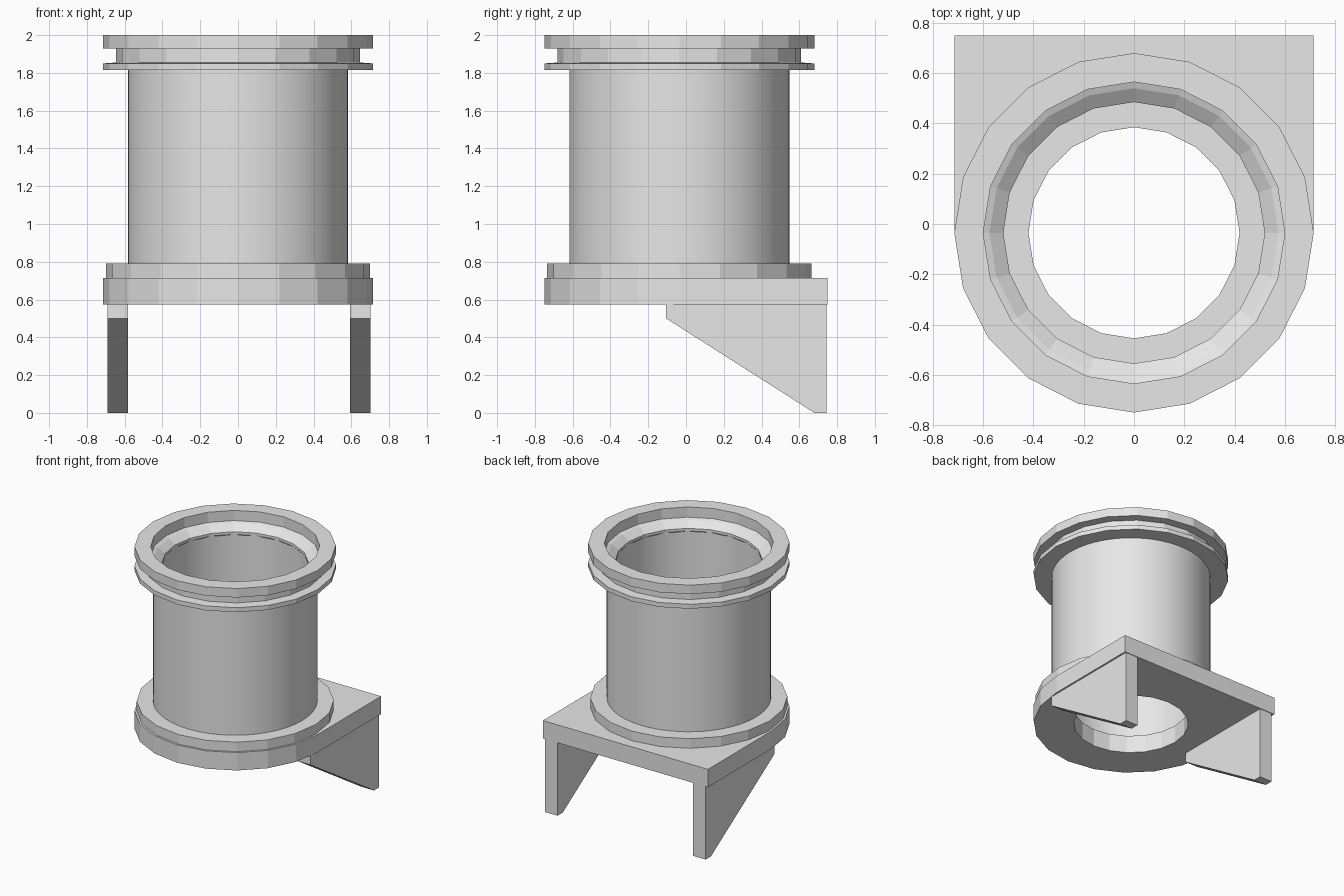
import bpy, bmesh, math

cube = bpy.data.objects.get("Cube")
if cube:
    bpy.data.objects.remove(cube, do_unlink=True)

CY = -0.035          # pipe axis
SIDES = 20           # facets of the flanges
PLATE_Z, PLATE_TOP = 0.575, 0.715

grey = bpy.data.materials.new("plain grey")
grey.use_nodes = True
colour = (0.8, 0.8, 0.8, 1)
grey.diffuse_color = colour
grey.node_tree.nodes["Principled BSDF"].inputs["Base Color"].default_value = colour


def finish(name, bm, smooth=False):
    bmesh.ops.recalc_face_normals(bm, faces=bm.faces)
    mesh = bpy.data.meshes.new(name)
    bm.to_mesh(mesh)
    bm.free()
    mesh.materials.append(grey)
    obj = bpy.data.objects.new(name, mesh)
    bpy.context.collection.objects.link(obj)
    if smooth:
        bpy.ops.object.select_all(action='DESELECT')
        obj.select_set(True)
        bpy.context.view_layer.objects.active = obj
        bpy.ops.object.shade_smooth_by_angle(angle=math.radians(30))
    return obj


def circle(r, n, start=0.0, sweep=math.tau):
    return [(r * math.cos(start + sweep * i / n), CY + r * math.sin(start + sweep * i / n))
            for i in range(n)]


def ring(name, profile, n, smooth=False):
    """Revolve a closed (radius, height) profile about the pipe axis."""
    bm = bmesh.new()
    loops = [[bm.verts.new((x, y, z)) for x, y in circle(r, n)] for r, z in profile]
    for k, a in enumerate(loops):
        b = loops[(k + 1) % len(loops)]
        for i in range(n):
            j = (i + 1) % n
            bm.faces.new((a[i], a[j], b[j], b[i]))
    return finish(name, bm, smooth)


def extrude(bm, faces, offset):
    geom = bmesh.ops.extrude_face_region(bm, geom=faces)["geom"]
    bmesh.ops.translate(bm, vec=offset, verts=[v for v in geom if isinstance(v, bmesh.types.BMVert)])


# Pipe wall
ring("pipe", [(0.52, PLATE_TOP), (0.583, PLATE_TOP), (0.583, 1.86), (0.52, 1.86)], 64, True)

# Lower flange resting on the plate
ring("lower_flange", [(0.55, PLATE_TOP), (0.70, PLATE_TOP), (0.70, 0.79), (0.55, 0.79)], SIDES)

# Grooved upper flange with a stepped seat inside
ring("upper_flange", [(0.55, 1.815), (0.715, 1.815), (0.715, 1.85), (0.645, 1.855),
                      (0.645, 1.93), (0.715, 1.93), (0.715, 2.0), (0.60, 2.0),
                      (0.60, 1.92), (0.575, 1.91), (0.52, 1.87), (0.52, 1.85)], SIDES)

# Base plate: square back, round front, round hole
bm = bmesh.new()
front = circle(0.715, SIDES // 2, math.pi, math.pi) + [(0.715, CY)]
outlines = [front + [(0.715, 0.75), (-0.715, 0.75)], circle(0.42, SIDES)]
edges = []
for pts in outlines:
    vs = [bm.verts.new((x, y, PLATE_Z)) for x, y in pts]
    edges += [bm.edges.new((vs[i - 1], vs[i])) for i in range(len(vs))]
bmesh.ops.triangle_fill(bm, edges=edges, use_beauty=True, normal=(0, 0, 1))
extrude(bm, bm.faces[:], (0, 0, PLATE_TOP - PLATE_Z))
finish("base_plate", bm)

# Tapered legs under the back corners
for name, x in (("right_leg", -0.692), ("left_leg", 0.592)):
    bm = bmesh.new()
    side = [(-0.105, PLATE_Z), (-0.105, 0.5), (0.68, 0), (0.745, 0), (0.745, PLATE_Z)]
    face = bm.faces.new([bm.verts.new((x, y, z)) for y, z in side])
    extrude(bm, [face], (0.11, 0, 0))
    finish(name, bm)
